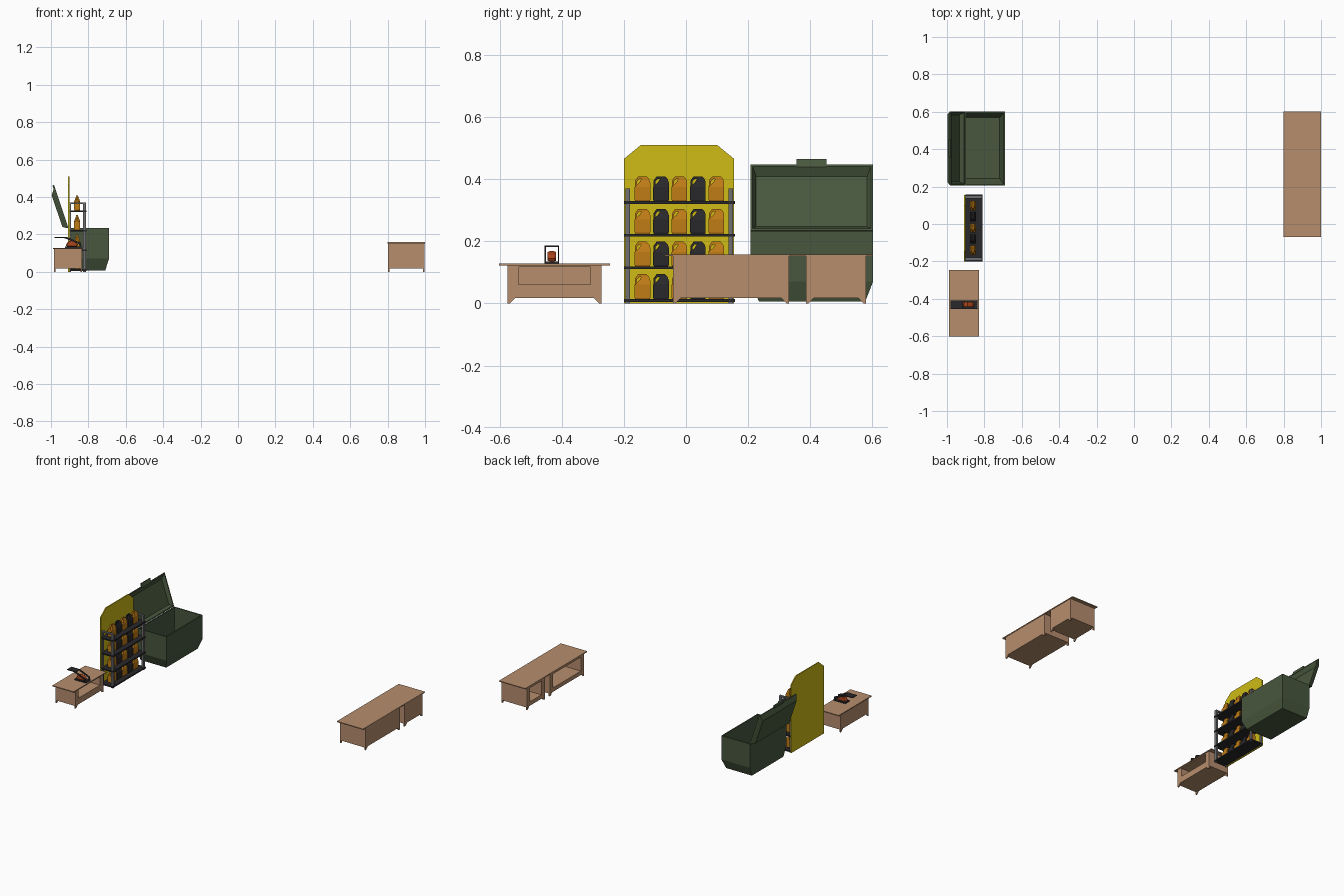
import bpy, bmesh
from mathutils import Vector

if "Cube" in bpy.data.objects:
    bpy.data.objects.remove(bpy.data.objects["Cube"])


def material(name, rgb):
    m = bpy.data.materials.new(name)
    m.diffuse_color = (*rgb, 1)
    m.use_nodes = True
    m.node_tree.nodes["Principled BSDF"].inputs["Base Color"].default_value = m.diffuse_color
    return m


WOOD = material("wood", (0.47, 0.27, 0.155))
YELLOW = material("yellow", (0.62, 0.50, 0.008))
GREEN = material("green", (0.065, 0.095, 0.048))
ORANGE = material("orange", (0.52, 0.20, 0.008))
BLACK = material("black", (0.022, 0.022, 0.025))
STEEL = material("steel", (0.16, 0.16, 0.17))
RED = material("red", (0.42, 0.06, 0.012))


def loft(name, rings, mat):
    """Join equal-length rings of points into a closed flat-faced solid."""
    bm = bmesh.new()
    vs = [[bm.verts.new(p) for p in r] for r in rings]
    n = len(vs[0])
    for a, b in zip(vs, vs[1:]):
        for i in range(n):
            j = (i + 1) % n
            bm.faces.new((a[i], a[j], b[j], b[i]))
    bm.faces.new(vs[0][::-1])
    bm.faces.new(vs[-1])
    bmesh.ops.recalc_face_normals(bm, faces=bm.faces)
    me = bpy.data.meshes.new(name)
    bm.to_mesh(me)
    bm.free()
    me.materials.append(mat)
    ob = bpy.data.objects.new(name, me)
    bpy.context.collection.objects.link(ob)
    return ob


def rect(x0, x1, y0, y1, z):
    return [(x0, y0, z), (x1, y0, z), (x1, y1, z), (x0, y1, z)]


def box(name, x0, x1, y0, y1, z0, z1, mat):
    return loft(name, [rect(x0, x1, y0, y1, z0), rect(x0, x1, y0, y1, z1)], mat)


def prism_x(name, pts, x0, x1, mat):
    return loft(name, [[(x, y, z) for y, z in pts] for x in (x0, x1)], mat)


def prism_y(name, pts, y0, y1, mat):
    return loft(name, [[(x, y, z) for x, z in pts] for y in (y0, y1)], mat)


def cabinet(name, x0, x1, y0, y1, h, side, open_z):
    """Wooden box with one open bay; side is +1 or -1 for the open x face."""
    z0, t = 0.018, 0.036
    a, b = open_z
    box(name + "_left_wall", x0, x1, y0, y0 + t, z0, h, WOOD)
    box(name + "_right_wall", x0, x1, y1 - t, y1, z0, h, WOOD)
    box(name + "_lower_panel", x0, x1, y0 + t, y1 - t, z0, a, WOOD)
    box(name + "_upper_rail", x0, x1, y0 + t, y1 - t, b, h, WOOD)
    bx = (x0, x0 + 0.01) if side > 0 else (x1 - 0.01, x1)
    box(name + "_back_panel", *bx, y0 + t, y1 - t, a, b, WOOD)
    # tapered corner feet
    for x in (x0, x1 - 0.008):
        for y, s in ((y0, 1), (y1, -1)):
            prism_x(name + "_foot", [(y, 0), (y + s * .008, 0), (y + s * .026, z0), (y, z0)],
                    x, x + 0.008, WOOD)


# small table, open towards +x
cabinet("small_table", -0.985, -0.833, -0.575, -0.272, 0.122, 1, (0.06, 0.117))
box("small_table_top", -0.99, -0.828, -0.602, -0.245, 0.122, 0.128, WOOD)

# long counter: two cabinets under one top, open towards -x
cabinet("counter_wide", 0.803, 0.997, -0.042, 0.332, 0.152, -1, (0.045, 0.14))
cabinet("counter_narrow", 0.803, 0.997, 0.386, 0.58, 0.152, -1, (0.045, 0.14))
box("counter_top", 0.80, 1.0, -0.07, 0.602, 0.152, 0.158, WOOD)

# tool on the small table: black frame around a red body
box("tool_base", -0.925, -0.837, -0.455, -0.408, 0.128, 0.135, BLACK)
box("tool_top_plate", -0.98, -0.915, -0.455, -0.408, 0.181, 0.186, BLACK)
for y in (-0.455, -0.412):
    prism_y("tool_side_arm", [(-0.935, .181), (-0.915, .186), (-0.84, .155), (-0.837, .135),
                              (-0.846, .135), (-0.85, .148), (-0.917, .176)], y, y + 0.004, BLACK)
body = [(-0.922, .14), (-0.912, .135), (-0.862, .135), (-0.855, .145), (-0.868, .158),
        (-0.89, .168), (-0.908, .162)]
mid = [(x * 0.85 - 0.888 * 0.15, z * 0.85 + .15 * .15) for x, z in body]
loft("tool_body", [[(x, y, z) for x, z in p] for p, y in
                   ((mid, -0.445), (body, -0.438), (body, -0.425), (mid, -0.418))], RED)

# display rack: yellow back board
prism_x("rack_back_board", [(-0.2, 0), (0.155, 0), (0.155, 0.465), (0.1, 0.51),
                            (-0.145, 0.51), (-0.2, 0.465)], -0.908, -0.901, YELLOW)
SHELVES = (0.005, 0.11, 0.215, 0.32)
for z in SHELVES:
    box("rack_shelf", -0.901, -0.81, -0.2, 0.157, z, z + 0.009, BLACK)
# rack posts and top rails
for y in (-0.195, 0.137):
    box("rack_front_post", -0.828, -0.813, y, y + 0.015, 0, 0.37, STEEL)
    box("rack_rear_post", -0.901, -0.893, y, y + 0.015, 0, 0.37, STEEL)
    box("rack_top_rail", -0.893, -0.828, y, y + 0.015, 0.362, 0.37, STEEL)


def jerry_can(y, z, mat):
    x = -0.86
    sections = [(0, -.023, .023, .014), (.004, -.025, .025, .016), (.046, -.025, .025, .016),
                (.060, -.010, .025, .011), (.072, -.003, .021, .006), (.080, -.002, .013, .005)]
    loft("can_body", [rect(x - d, x + d, y + a, y + b, z + h) for h, a, b, d in sections], mat)
    arch = [(-.025, .044), (-.024, .066), (-.014, .080), (.004, .080), (.004, .071),
            (-.011, .071), (-.017, .064), (-.019, .044)]
    prism_x("can_handle", [(y + a, z + b) for a, b in arch], x - .005, x + .005, mat)


for z in SHELVES:
    for i in range(5):
        jerry_can(-0.14 + 0.0595 * i, z + 0.009, BLACK if i % 2 else ORANGE)

# waste bin: chamfered foot, open hollow top
bin_rings = [rect(-0.905, -0.71, 0.235, 0.577, 0.006),
             rect(-0.907, -0.69, 0.207, 0.602, 0.07),
             rect(-0.907, -0.69, 0.207, 0.602, 0.233),
             rect(-0.899, -0.698, 0.215, 0.594, 0.233),
             rect(-0.899, -0.698, 0.215, 0.594, 0.072),
             rect(-0.897, -0.718, 0.243, 0.569, 0.015)]
loft("bin_body", bin_rings, GREEN)

# open lid: u runs up from the hinge, w is depth towards the outside
HINGE, UP, OUT = Vector((-0.907, 0, 0.235)), Vector((-0.3175, 0, 0.948)), Vector((-0.948, 0, -0.3175))


def lid_ring(u0, u1, y0, y1, w):
    return [HINGE + UP * u + OUT * w + Vector((0, y, 0))
            for u, y in ((u0, y0), (u0, y1), (u1, y1), (u1, y0))]


loft("bin_lid", [lid_ring(.015, .194, .222, .587, .029),
                 lid_ring(0, .224, .207, .602, .006),
                 lid_ring(0, .224, .207, .602, 0),
                 lid_ring(.007, .217, .214, .595, 0),
                 lid_ring(.02, .19, .226, .583, .022)], GREEN)
loft("bin_lid_grip", [lid_ring(.215, .242, .355, .453, .009),
                      lid_ring(.215, .242, .355, .453, 0)], GREEN)
